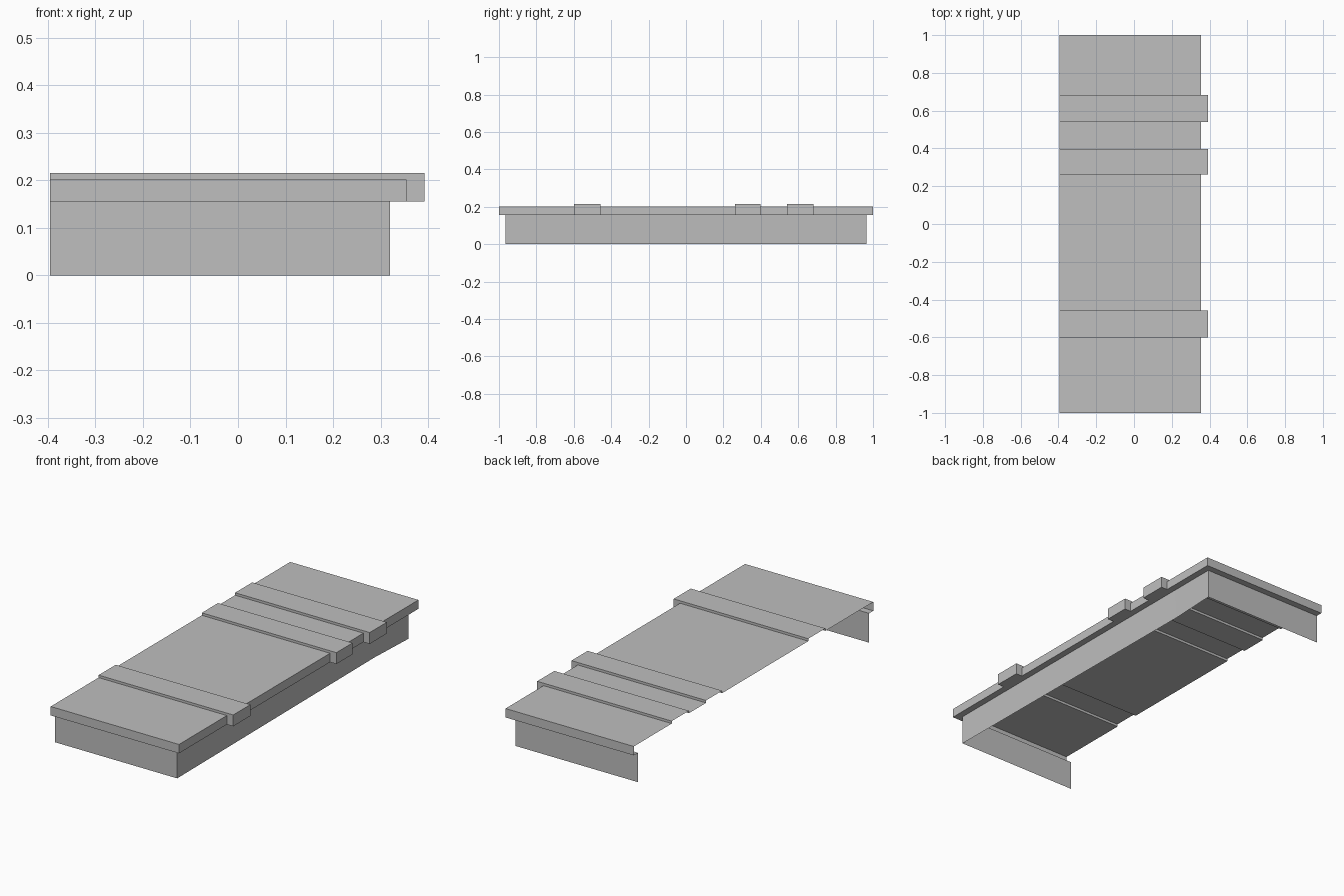
import bpy
import bmesh
from mathutils import Vector

cube = bpy.data.objects.get("Cube")
if cube:
    bpy.data.objects.remove(cube, do_unlink=True)

grey = bpy.data.materials.new("plain_grey")
grey.use_nodes = True
colour = (0.52, 0.52, 0.52, 1)
grey.diffuse_color = colour
grey.node_tree.nodes["Principled BSDF"].inputs["Base Color"].default_value = colour

LEFT, WALL, EDGE, TAB = -0.395, 0.32, 0.355, 0.392
LIP, DECK, RAISED = 0.155, 0.202, 0.215
END, WALL_END = 1.0, 0.965
STRIPS = [(-0.60, -0.457), (0.262, 0.397), (0.54, 0.683)]


def sheet(name, quads):
    """Make an open sheet from (outward direction, corners) pairs."""
    bm = bmesh.new()
    for out, corners in quads:
        face = bm.faces.new([bm.verts.new(c) for c in corners])
        face.normal_update()
        if face.normal.dot(Vector(out)) < 0:
            face.normal_flip()
    bmesh.ops.remove_doubles(bm, verts=bm.verts, dist=0.0001)
    mesh = bpy.data.meshes.new(name)
    bm.to_mesh(mesh)
    bm.free()
    mesh.materials.append(grey)
    obj = bpy.data.objects.new(name, mesh)
    bpy.context.collection.objects.link(obj)


def flat(x0, x1, y0, y1, z, up=1):
    return (0, 0, up), [(x0, y0, z), (x1, y0, z), (x1, y1, z), (x0, y1, z)]


def across(x0, x1, y, z0, z1, side):
    return (0, side, 0), [(x0, y, z0), (x1, y, z0), (x1, y, z1), (x0, y, z1)]


def along(x, y0, y1, z0, z1):
    return (1, 0, 0), [(x, y0, z0), (x, y1, z0), (x, y1, z1), (x, y0, z1)]


def section(y0, y1, edge, top):
    """Top, rim and underside of the overhang for one length of the slab."""
    return [flat(LEFT, edge, y0, y1, top),
            along(edge, y0, y1, LIP, top),
            flat(WALL, edge, y0, y1, LIP, -1)]


# Flat deck lengths between the raised strips
breaks = [-END] + [y for strip in STRIPS for y in strip] + [END]
deck = []
for y0, y1 in zip(breaks[::2], breaks[1::2]):
    deck += section(y0, y1, EDGE, DECK)
# End rims with their undersides
for s in (-1, 1):
    deck.append(across(LEFT, EDGE, s * END, LIP, DECK, s))
    deck.append(flat(LEFT, WALL, s * WALL_END, s * END, LIP, -1))
sheet("deck", deck)

# Raised strips with projecting tabs, open underneath
for name, (y0, y1) in zip(("front_strip", "middle_strip", "back_strip"), STRIPS):
    strip = section(y0, y1, TAB, RAISED)
    for y, s in ((y0, -1), (y1, 1)):
        strip.append(across(LEFT, EDGE, y, DECK, RAISED, s))
        strip.append(across(EDGE, TAB, y, LIP, RAISED, s))
    sheet(name, strip)

# Skirt walls, open on one long side
for name, s in (("front_wall", -1), ("back_wall", 1)):
    sheet(name, [across(LEFT, WALL, s * WALL_END, 0, LIP, s)])

# Long wall, its lower edge bowed slightly inwards near the back
BOW_Y, BOW_X = 0.7, WALL - 0.012
sheet("long_wall", [
    ((1, 0, 0), [(WALL, -WALL_END, 0), (BOW_X, BOW_Y, 0),
                 (WALL, BOW_Y, LIP), (WALL, -WALL_END, LIP)]),
    ((1, 0, 0), [(BOW_X, BOW_Y, 0), (WALL, WALL_END, 0),
                 (WALL, WALL_END, LIP), (WALL, BOW_Y, LIP)])])
